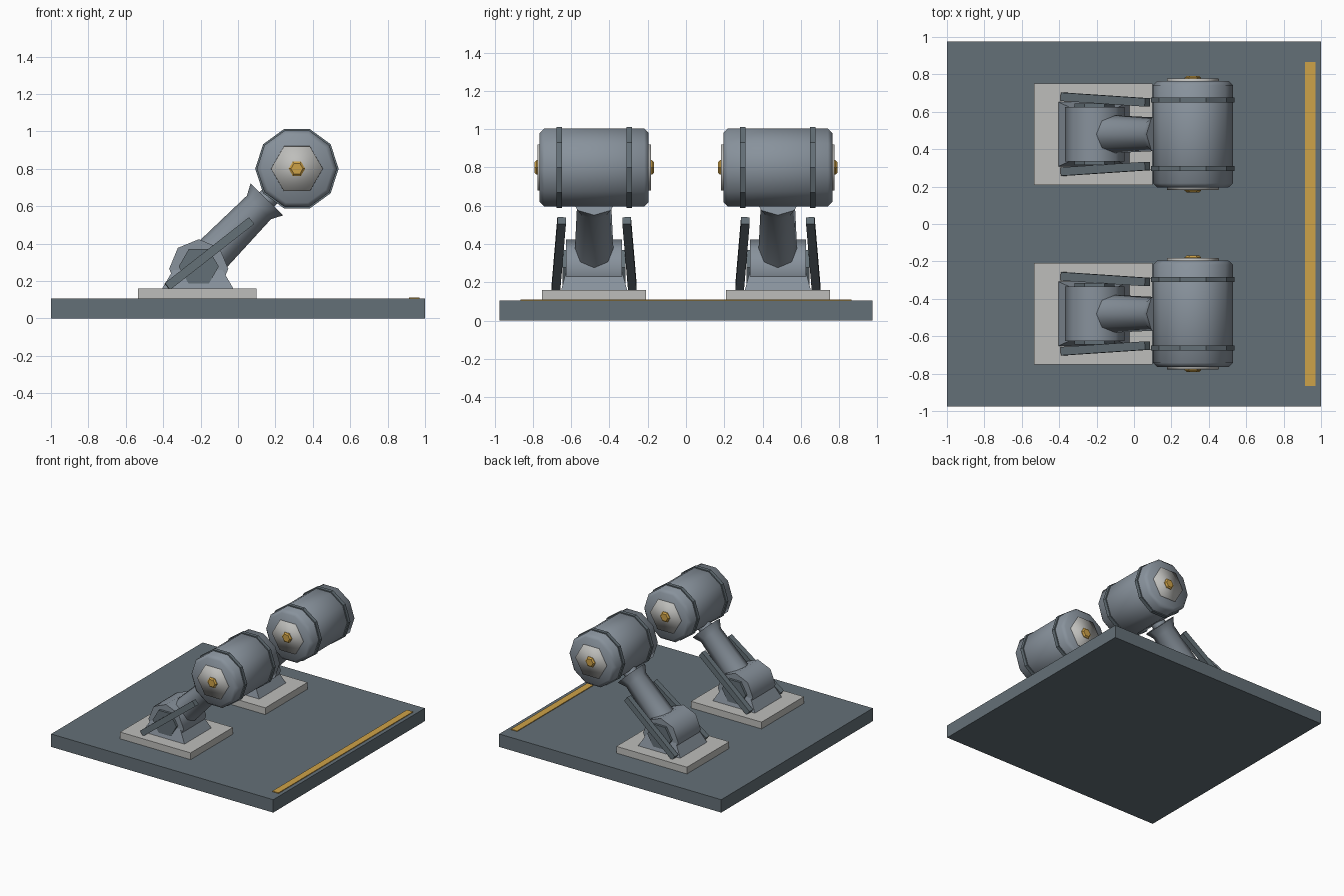
import bpy, bmesh, math
from mathutils import Matrix, Vector

if "Cube" in bpy.data.objects:
    bpy.data.objects.remove(bpy.data.objects["Cube"])


def material(name, rgb):
    m = bpy.data.materials.new(name)
    lin = [((c / 255 + 0.055) / 1.055) ** 2.4 for c in rgb]
    m.diffuse_color = (*lin, 1)
    m.use_nodes = True
    m.node_tree.nodes["Principled BSDF"].inputs["Base Color"].default_value = m.diffuse_color
    return m


DARK = material("dark slate", (100, 112, 119))
STEEL = material("steel grey", (136, 146, 156))
PALE = material("pale grey", (190, 190, 187))
GOLD = material("gold", (206, 162, 72))


def finish(name, bm, mat, smooth=0):
    bmesh.ops.recalc_face_normals(bm, faces=bm.faces)
    me = bpy.data.meshes.new(name)
    bm.to_mesh(me)
    bm.free()
    me.materials.append(mat)
    ob = bpy.data.objects.new(name, me)
    bpy.context.collection.objects.link(ob)
    if smooth:
        bpy.ops.object.select_all(action='DESELECT')
        ob.select_set(True)
        bpy.context.view_layer.objects.active = ob
        bpy.ops.object.shade_smooth_by_angle(angle=math.radians(smooth))
    return ob


def box(name, lo, hi, mat, taper=(1, 1)):
    """Axis-aligned block; taper scales its top face."""
    bm = bmesh.new()
    bmesh.ops.create_cube(bm, size=1)
    lo, hi = Vector(lo), Vector(hi)
    mid, size = (lo + hi) / 2, hi - lo
    for v in bm.verts:
        t = taper if v.co.z > 0 else (1, 1)
        v.co = mid + Vector((v.co.x * size.x * t[0], v.co.y * size.y * t[1], v.co.z * size.z))
    return finish(name, bm, mat)


def lathe(name, profile, sides, matrix, mat, smooth=0):
    """Solid from (height, radius) rings along local z, placed by matrix."""
    bm = bmesh.new()
    rings = []
    for h, r in profile:
        rings.append([bm.verts.new(matrix @ Vector((r * math.cos(2 * math.pi * i / sides),
                                                    r * math.sin(2 * math.pi * i / sides), h)))
                      for i in range(sides)])
    for a, b in zip(rings, rings[1:]):
        for i in range(sides):
            j = (i + 1) % sides
            bm.faces.new((a[i], a[j], b[j], b[i]))
    bm.faces.new(rings[0])
    bm.faces.new(rings[-1])
    return finish(name, bm, mat, smooth)


def bar(name, p, q, width, depth, mat):
    """Square-ended bar between two points."""
    p, q = Vector(p), Vector(q)
    d = (q - p).normalized()
    up = d.cross(Vector((0, 1, 0))).normalized()
    side = up.cross(d)
    bm = bmesh.new()
    bmesh.ops.create_cube(bm, size=1)
    for v in bm.verts:
        v.co = ((p + q) / 2 + d * v.co.x * (q - p).length
                + side * v.co.y * width + up * v.co.z * depth)
    return finish(name, bm, mat)


# Ground slab and painted edge stripe
box("base_slab", (-1, -0.975, 0), (1, 0.975, 0.105), DARK)
box("edge_stripe", (0.915, -0.865, 0.104), (0.97, 0.865, 0.111), GOLD)

HUB, DRUM = (-0.21, 0.265), (0.315, 0.80)

for tag, y in (("front", -0.48), ("back", 0.48)):
    turn = Matrix.Rotation(math.pi / 2, 4, 'X')
    at_hub = Matrix.Translation((HUB[0], y, HUB[1])) @ turn
    at_drum = Matrix.Translation((DRUM[0], y, DRUM[1])) @ turn
    lean = math.atan2(DRUM[0] - HUB[0], DRUM[1] - HUB[1])
    along = Matrix.Translation((HUB[0], y, HUB[1])) @ Matrix.Rotation(lean, 4, 'Y')

    # Mounting pad, pedestal and pivot hub
    box(tag + "_pad", (-0.535, y - 0.272, 0.105), (0.1, y + 0.272, 0.16), PALE)
    box(tag + "_pedestal", (-0.405, y - 0.172, 0.16), (-0.025, y + 0.172, 0.27), STEEL, (0.66, 0.83))
    lathe(tag + "_hub", [(-0.146, 0.158), (0.146, 0.158)], 8, at_hub, STEEL, 50)
    lathe(tag + "_hub_bolt", [(-0.165, 0.107), (0.165, 0.107)], 6,
          Matrix.Translation((0, 0, 0.012)) @ at_hub, DARK)

    # Leaning arm with flared collar and neck
    lathe(tag + "_arm", [(0, 0.106), (0.46, 0.09), (0.52, 0.122)], 8, along, STEEL, 50)
    lathe(tag + "_neck", [(0.5, 0.055), (0.62, 0.055)], 8, along, STEEL, 50)

    # Drum with chamfered rims and two bands
    lathe(tag + "_drum", [(-0.285, 0.19), (-0.262, 0.214), (0.262, 0.214), (0.285, 0.19)],
          10, at_drum, STEEL, 50)
    for s in (-1, 1):
        end = "_left" if s < 0 else "_right"
        lathe(tag + "_band" + end, [(s * 0.183 - 0.014, 0.223), (s * 0.183 + 0.014, 0.223)],
              10, at_drum, DARK)
        # End cap and its stud
        lathe(tag + "_cap" + end, [(s * 0.27, 0.14), (s * 0.297, 0.138)], 6, at_drum, PALE, 100)
        lathe(tag + "_stud" + end, [(s * 0.28, 0.044), (s * 0.302, 0.044), (s * 0.312, 0.032)],
              6, at_drum, GOLD)
        # Side strut, leaning inward toward the top
        bar(tag + "_strut" + end, (-0.378, y + s * 0.2, 0.17), (0.072, y + s * 0.17, 0.522),
            0.045, 0.046, DARK)
